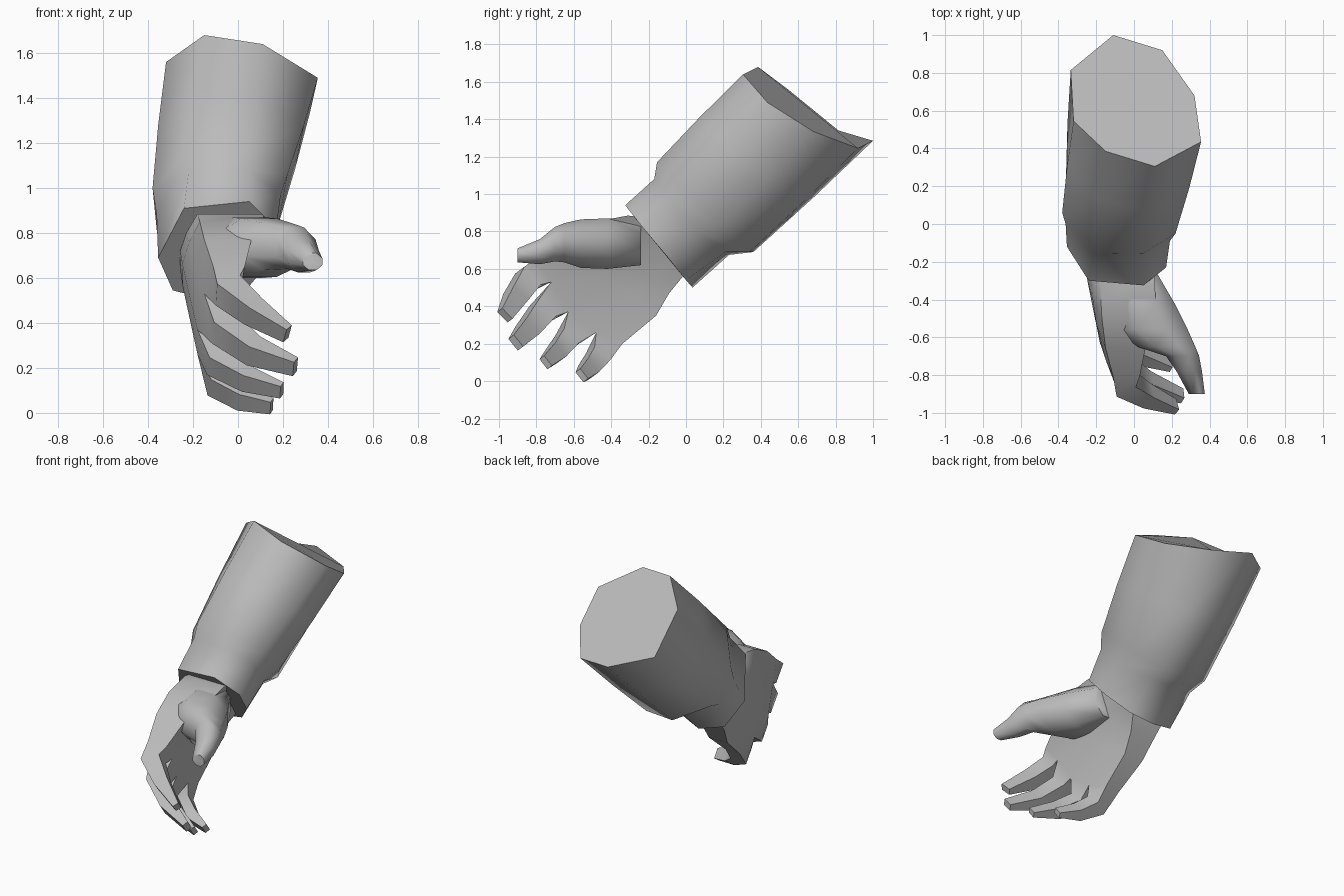
import bpy, bmesh, math
from mathutils import Vector

cube = bpy.data.objects.get("Cube")
if cube:
    bpy.data.objects.remove(cube, do_unlink=True)

grey = bpy.data.materials.new("plain grey")
grey.use_nodes = True
GREY = (0.5, 0.5, 0.5, 1)
grey.diffuse_color = GREY
grey.node_tree.nodes["Principled BSDF"].inputs["Base Color"].default_value = GREY


def bridge(bm, a, b):
    for i in range(len(a)):
        j = (i + 1) % len(a)
        bm.faces.new((a[i], a[j], b[j], b[i]))


def ring(bm, pts):
    return [bm.verts.new(p) for p in pts]


def loft(bm, rings):
    vs = [ring(bm, r) for r in rings]
    for a, b in zip(vs, vs[1:]):
        bridge(bm, a, b)
    bm.faces.new(vs[0])
    bm.faces.new(vs[-1])


def finish(bm, name, angle):
    bmesh.ops.recalc_face_normals(bm, faces=bm.faces)
    me = bpy.data.meshes.new(name)
    bm.to_mesh(me)
    bm.free()
    ob = bpy.data.objects.new(name, me)
    bpy.context.collection.objects.link(ob)
    me.materials.append(grey)
    bpy.ops.object.select_all(action='DESELECT')
    ob.select_set(True)
    bpy.context.view_layer.objects.active = ob
    bpy.ops.object.shade_smooth_by_angle(angle=math.radians(angle))


# Sleeve: eight-sided rings from the elbow down to the cuff
elbow = [(.11, .305, 1.64), (-.15, .385, 1.68), (-.32, .545, 1.56), (-.335, .815, 1.34),
         (-.11, 1.0, 1.285), (.15, .92, 1.245), (.32, .68, 1.335), (.355, .435, 1.49)]
fold = [(.05, -.155, 1.17), (-.22, -.12, 1.16), (-.38, .06, 1.0), (-.36, .25, .8),
        (-.15, .36, .69), (.06, .34, .69), (.18, .19, .84), (.22, -.05, 1.06)]
tuck = [(.05, -.17, 1.08), (-.22, -.16, 1.07), (-.362, .0, .88), (-.34, .13, .76),
        (-.14, .23, .675), (.04, .21, .69), (.155, .06, .8), (.19, -.09, .97)]
cuff = [(.05, -.325, .94), (-.24, -.3, .91), (-.355, -.12, .69), (-.29, .0, .545),
        (-.12, .035, .5), (.03, .0, .54), (.135, -.1, .665), (.17, -.23, .82)]
middle = [(Vector(a) + Vector(b)) / 2 for a, b in zip(elbow, fold)]
centre = sum(middle, Vector()) / 8
middle = [centre + (p - centre) * 1.015 for p in middle]
bm = bmesh.new()
loft(bm, [elbow, middle, fold, tuck, cuff])
finish(bm, "sleeve", 66)

# Palm: rows of five columns from the index side to the little finger side
# each row: (y, z) of both sides, back x at both sides, palm x at both sides
rows = [((-.19, .87), (.0, .62), (-.17, -.22), (.10, .03)),
        ((-.31, .885), (-.02, .555), (-.18, -.235), (.11, -.01)),
        ((-.50, .85), (-.09, .47), (-.17, -.225), (.12, -.05)),
        ((-.66, .77), (-.16, .35), (-.15, -.20), (.06, -.06))]
web = [(-.81, .65), (-.72, .53), (-.63, .37), (-.48, .26), (-.34, .2)]
bm = bmesh.new()
backs, fronts = [], []
for a, b, xb, xf in rows:
    back, front = [], []
    for c in range(5):
        t = c / 4
        bulge = math.sin(math.pi * t)
        y, z = (a[k] + (b[k] - a[k]) * t for k in (0, 1))
        back.append((xb[0] + (xb[1] - xb[0]) * t - .05 * bulge, y, z))
        front.append((xf[0] + (xf[1] - xf[0]) * t - .02 * bulge, y, z))
    backs.append(ring(bm, back))
    fronts.append(ring(bm, front))
backs.append(ring(bm, [(x, y, z) for x, (y, z) in zip((-.11, -.15, -.18, -.18, -.165), web)]))
fronts.append(ring(bm, [(x, y, z) for x, (y, z) in zip((.03, .01, -.02, -.04, -.06), web)]))
for r in range(4):
    bridge(bm, backs[r] + fronts[r][::-1], backs[r + 1] + fronts[r + 1][::-1])
for c in range(4):
    bm.faces.new((backs[0][c], backs[0][c + 1], fronts[0][c + 1], fronts[0][c]))

# Fingers: each continues one palm column through three four-sided rings
fingers = [[(-.045, -.845, .545), (.07, -.91, .45), (.22, -.968, .352)],
           [(-.06, -.765, .375), (.07, -.845, .275), (.255, -.91, .205)],
           [(-.09, -.635, .225), (.04, -.695, .15), (.195, -.75, .1)],
           [(-.085, -.47, .13), (.02, -.52, .066), (.15, -.557, .03)]]
sizes = [(.13, .12), (.11, .09), (.08, .04)]
for c, path in enumerate(fingers):
    last = [backs[4][c], backs[4][c + 1], fronts[4][c + 1], fronts[4][c]]
    base = sum((v.co for v in last), Vector()) / 4
    pts = [base] + [Vector(p) for p in path]
    scale = 1 if c < 2 else .85
    for i, (w, d) in enumerate(sizes, 1):
        tan = (pts[min(i + 1, 3)] - pts[i - 1]).normalized()
        side = Vector((0, .6, -.8))
        side = (side - tan * side.dot(tan)).normalized()
        inner = tan.cross(side)
        cur = ring(bm, [pts[i] + side * (sx * w * scale / 2) + inner * (sy * d * scale / 2)
                        for sx, sy in ((-1, -1), (1, -1), (1, 1), (-1, 1))])
        bridge(bm, last, cur)
        last = cur
    bm.faces.new(last)
finish(bm, "hand", 62)

# Thumb and its web: eight-sided loft, (y, x range, z range)
thumb = [(-.24, -.10, .11, .62, .86), (-.42, -.12, .215, .60, .87),
         (-.56, -.10, .285, .605, .865), (-.65, .02, .325, .635, .845),
         (-.70, .17, .345, .64, .825), (-.78, .225, .36, .625, .76),
         (-.90, .29, .375, .635, .71)]
rings = []
for y, x0, x1, z0, z1 in thumb:
    rx, rz = (x1 - x0) / 1.85, (z1 - z0) / 1.85
    rings.append([((x0 + x1) / 2 + rx * math.cos(a), y, (z0 + z1) / 2 + rz * math.sin(a))
                  for a in (math.pi * (k + .5) / 4 for k in range(8))])
bm = bmesh.new()
loft(bm, rings)
finish(bm, "thumb", 60)
